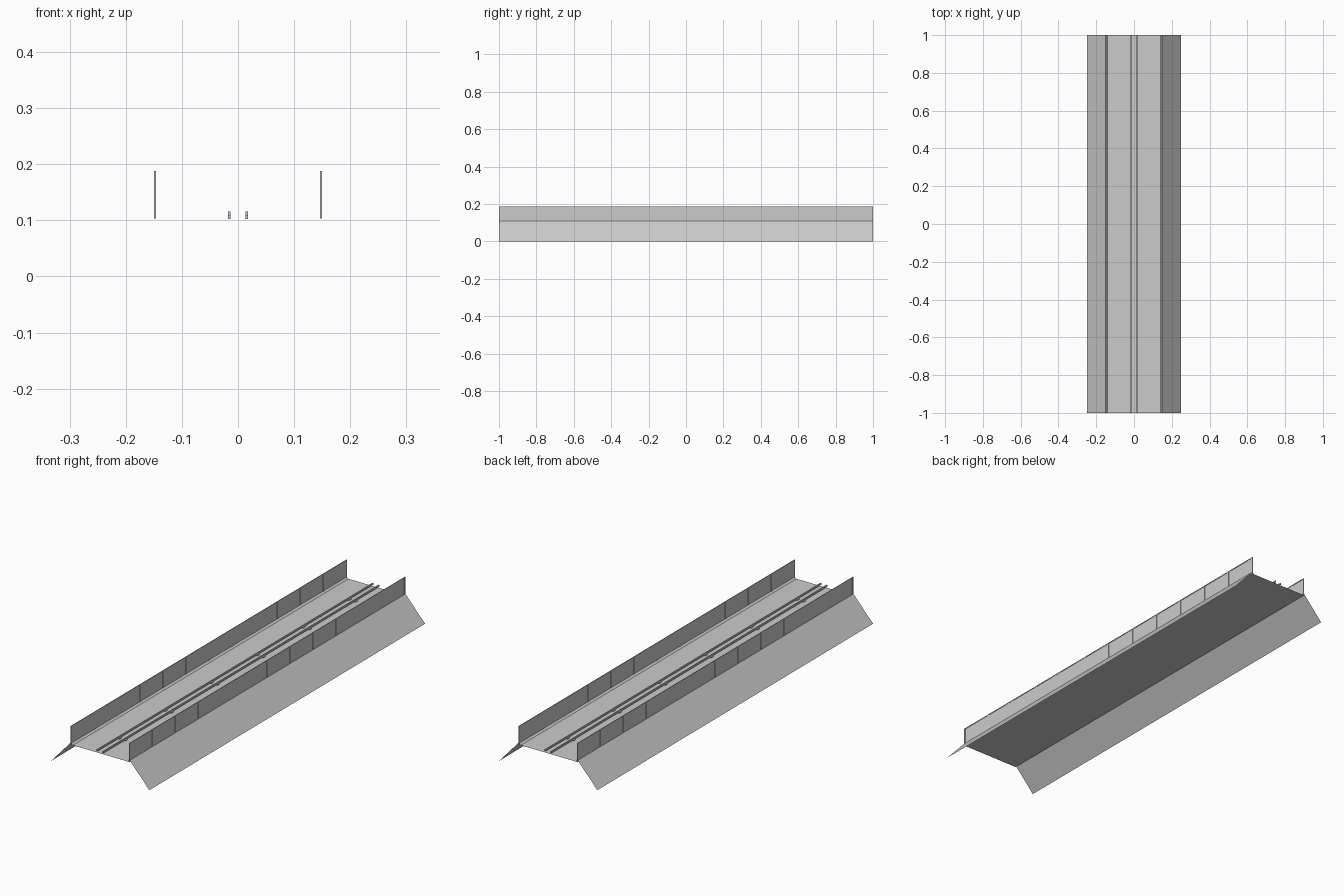
import bpy, bmesh
from mathutils import Matrix, Vector

if "Cube" in bpy.data.objects:
    bpy.data.objects.remove(bpy.data.objects["Cube"])

HALF = 1.0        # half length along y
DECK = 0.102      # road surface height
TOP = 0.188       # barrier top


def finish(name, bm):
    mesh = bpy.data.meshes.new(name)
    bm.to_mesh(mesh)
    bm.free()
    ob = bpy.data.objects.new(name, mesh)
    bpy.context.collection.objects.link(ob)
    return ob


def sheet(name, profile):
    """Extrude an open x/z profile along the whole length."""
    bm = bmesh.new()
    a = [bm.verts.new((x, -HALF, z)) for x, z in profile]
    b = [bm.verts.new((x, HALF, z)) for x, z in profile]
    for i in range(len(profile) - 1):
        bm.faces.new((a[i], a[i + 1], b[i + 1], b[i]))
    return finish(name, bm)


def boxes(name, items):
    """One object from several (x0, x1, y0, y1, z0, z1) boxes."""
    bm = bmesh.new()
    for x0, x1, y0, y1, z0, z1 in items:
        centre = Vector(((x0 + x1) / 2, (y0 + y1) / 2, (z0 + z1) / 2))
        size = (x1 - x0, y1 - y0, z1 - z0, 1)
        bmesh.ops.create_cube(bm, size=1, matrix=Matrix.Translation(centre) @ Matrix.Diagonal(size))
    return finish(name, bm)


# Road surface and the sloping embankments with a small kerb
sheet("road_deck", [(-0.15, DECK), (0.15, DECK)])
sheet("left_embankment", [(-0.25, 0), (-0.15, 0.11), (-0.139, DECK)])
sheet("right_embankment", [(0.139, DECK), (0.15, 0.11), (0.25, 0)])

# Noise barriers: thin panels, evenly spaced posts and a top rail
for side, s in (("left", -1), ("right", 1)):
    x = s * 0.148
    sheet(side + "_barrier_panel", [(x, 0.103), (x, TOP - 0.002)])
    posts = []
    for i in range(13):
        y = -HALF + 0.003 + i * (2 * HALF - 0.006) / 12
        posts.append((x - 0.0015, x + 0.0015, y - 0.003, y + 0.003, 0.103, TOP))
    boxes(side + "_barrier_posts", posts)
    boxes(side + "_barrier_top_rail",
          [(x - 0.0015, x + 0.0015, -HALF, HALF, TOP - 0.004, TOP)])

# Central guard rails on short posts
for side, s in (("left", -1), ("right", 1)):
    x = s * 0.0155
    boxes(side + "_guard_rail", [(x - 0.0023, x + 0.0023, -HALF, HALF, 0.108, 0.116)])
    boxes(side + "_guard_posts",
          [(x - 0.0023, x + 0.0023, y - 0.008, y + 0.008, DECK, 0.109)
           for y in [-5 / 6 + i / 3 for i in range(6)]])
